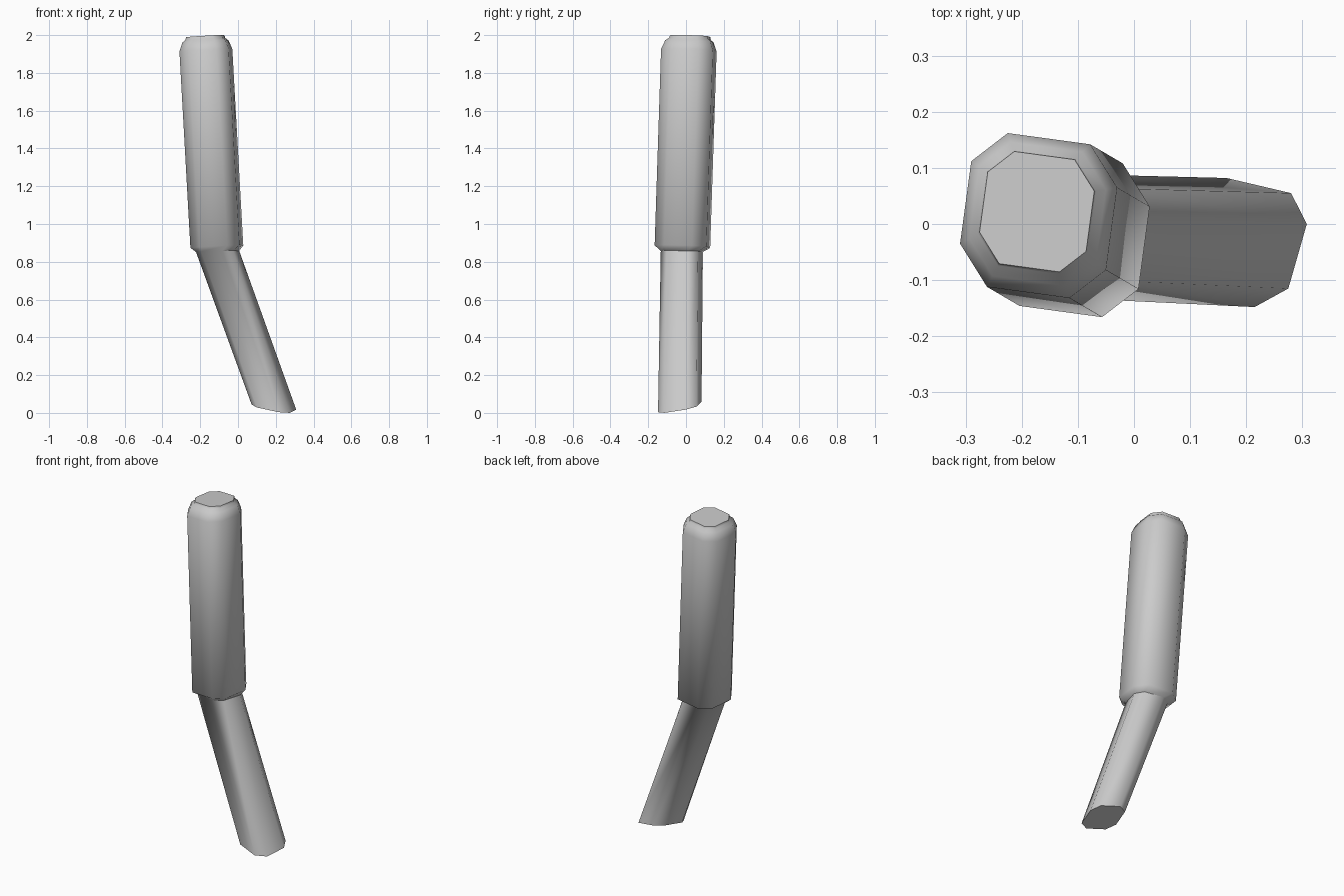
import bpy, bmesh

if "Cube" in bpy.data.objects:
    bpy.data.objects.remove(bpy.data.objects["Cube"])

# Half octagons (the other half is the point mirror), counter-clockwise
BODY = [(0.14, 0.05), (0.092, 0.127), (-0.055, 0.147), (-0.12, 0.097)]
STEM = [(0.118, 0.033), (0.09, 0.088), (-0.025, 0.115), (-0.085, 0.082)]


def ring(bm, half, centre, scale=1.0, tilt=(0.056, -0.027)):
    """Octagon ring around centre, lying in a slightly tilted plane."""
    pts = half + [(-x, -y) for x, y in half]
    cx, cy, cz = centre
    return [bm.verts.new((cx + x * scale, cy + y * scale,
                          cz + (x * tilt[0] + y * tilt[1]) * scale))
            for x, y in pts]


bm = bmesh.new()
rings = [
    # slanted lower stem
    ring(bm, STEM, (0.19, -0.033, 0.031), tilt=(-0.17, 0.2)),
    ring(bm, STEM, (-0.108, -0.022, 0.855), 0.97, tilt=(0.03, -0.02)),
    # thicker upper body
    ring(bm, BODY, (-0.112, -0.019, 0.88)),
    ring(bm, BODY, (-0.17, 0.015, 1.92)),
    # rounded shoulder and end lip
    ring(bm, BODY, (-0.172, 0.018, 1.967), 0.87),
    ring(bm, BODY, (-0.173, 0.021, 1.98), 0.75),
    ring(bm, BODY, (-0.173, 0.022, 1.994), 0.73),
]
for a, b in zip(rings, rings[1:]):
    for i in range(8):
        j = (i + 1) % 8
        bm.faces.new((a[i], a[j], b[j], b[i]))
bm.faces.new(rings[0][::-1])
bm.faces.new(rings[-1])
bmesh.ops.recalc_face_normals(bm, faces=bm.faces)

mesh = bpy.data.meshes.new("bent_handle")
bm.to_mesh(mesh)
bm.free()
obj = bpy.data.objects.new("bent_handle", mesh)
bpy.context.collection.objects.link(obj)
bpy.context.view_layer.objects.active = obj
obj.select_set(True)
bpy.ops.object.shade_smooth_by_angle(angle=1.0)
